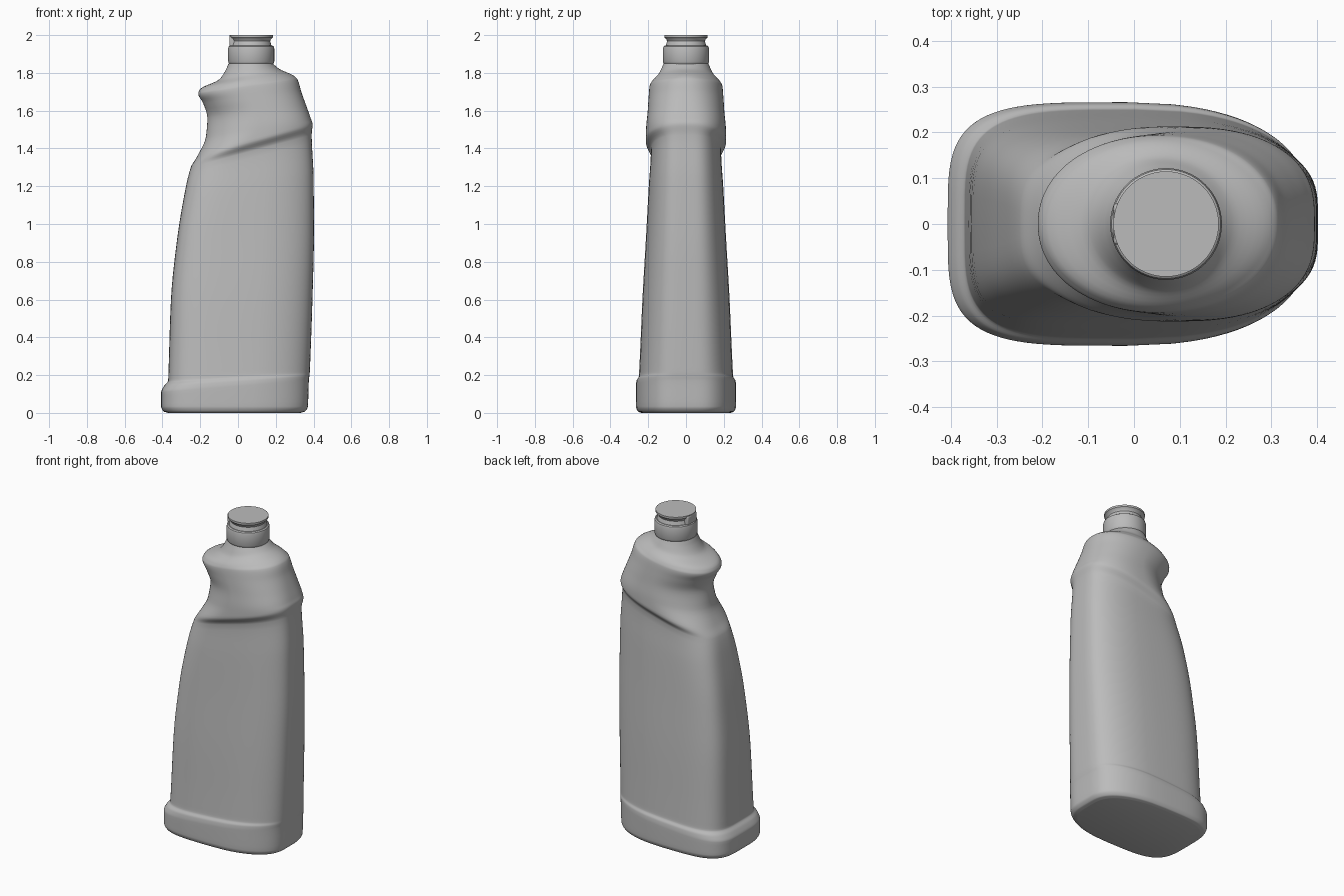
import bpy, bmesh, math

cube = bpy.data.objects.get("Cube")
if cube:
    bpy.data.objects.remove(cube, do_unlink=True)

SEGMENTS = 96
STEPS = 5


def make_material(name, colour):
    mat = bpy.data.materials.new(name)
    mat.use_nodes = True
    mat.diffuse_color = colour
    mat.node_tree.nodes["Principled BSDF"].inputs["Base Color"].default_value = colour
    return mat


grey = make_material("plain grey", (0.5, 0.5, 0.5, 1))


def finish(name, bm, angle):
    """Turn a bmesh into a smooth-shaded object."""
    bmesh.ops.recalc_face_normals(bm, faces=bm.faces)
    mesh = bpy.data.meshes.new(name)
    bm.to_mesh(mesh)
    bm.free()
    mesh.materials.append(grey)
    obj = bpy.data.objects.new(name, mesh)
    bpy.context.collection.objects.link(obj)
    bpy.ops.object.select_all(action='DESELECT')
    obj.select_set(True)
    bpy.context.view_layer.objects.active = obj
    bpy.ops.object.shade_smooth_by_angle(angle=math.radians(angle))
    return obj


def skin(name, loops, angle):
    """Bridge a stack of closed loops and cap both ends."""
    bm = bmesh.new()
    rings = [[bm.verts.new(p) for p in loop] for loop in loops]
    for low, high in zip(rings, rings[1:]):
        for i in range(len(low)):
            j = (i + 1) % len(low)
            bm.faces.new((low[i], low[j], high[j], high[i]))
    bm.faces.new(rings[0][::-1])
    bm.faces.new(rings[-1])
    return finish(name, bm, angle)


# Bottle sections: left x, left z, right x, right z, half depth,
# squareness of the left end, squareness of the right end
sections = [
    (-.37, 0, .33, 0, .235, 4, 4),
    (-.395, .008, .355, .008, .255, 4, 4),
    (-.407, .035, .37, .035, .265, 4, 4),
    (-.407, .11, .375, .17, .266, 4, 4),
    (-.39, .145, .378, .195, .262, 4, 4),
    (-.37, .17, .38, .215, .25, 4, 4),
    (-.368, .22, .382, .26, .247, 4, 4),
    (-.355, .6, .395, .63, .23, 4, 4),
    (-.325, .9, .402, .95, .212, 4, 4),
    (-.285, 1.15, .4, 1.25, .197, 3.6, 4),
    (-.25, 1.3, .39, 1.47, .186, 3, 3.5),
    (-.215, 1.36, .395, 1.525, .213, 2.5, 3),
    (-.17, 1.46, .385, 1.56, .211, 2, 2.8),
    (-.162, 1.56, .36, 1.63, .203, 1.8, 2.5),
    (-.185, 1.64, .335, 1.7, .198, 2, 2.3),
    (-.21, 1.69, .315, 1.765, .193, 2.1, 2.2),
    (-.2, 1.715, .295, 1.785, .183, 2, 2),
    (-.1, 1.765, .22, 1.82, .145, 2, 2),
    (-.065, 1.815, .195, 1.84, .128, 2, 2),
    (-.05, 1.85, .185, 1.85, .118, 2, 2),
]


def blend_sections(rows, steps):
    """Monotone cubic interpolation between section rows."""
    height = [row[1] + row[3] for row in rows]
    slopes = [[(b - a) / (height[i + 1] - height[i])
               for a, b in zip(rows[i], rows[i + 1])]
              for i in range(len(rows) - 1)]

    def tangent(i, k):
        before = slopes[max(i - 1, 0)][k]
        after = slopes[min(i, len(slopes) - 1)][k]
        if before * after <= 0:
            return 0
        return 2 * before * after / (before + after)

    result = []
    for i in range(len(rows) - 1):
        span = height[i + 1] - height[i]
        for s in range(steps):
            t = s / steps
            ease = t * t * (3 - 2 * t)
            result.append([
                a + (b - a) * ease
                + span * t * (1 - t) * ((1 - t) * tangent(i, k) - t * tangent(i + 1, k))
                for k, (a, b) in enumerate(zip(rows[i], rows[i + 1]))])
    result.append(list(rows[-1]))
    return result


def section_loop(row):
    """Tilted rounded outline with its own shape at each end."""
    left, left_z, right, right_z, depth, left_power, right_power = row
    middle, half = (left + right) / 2, (right - left) / 2
    taper = (right_power - 2) / 8
    loop = []
    for i in range(SEGMENTS):
        angle = math.tau * i / SEGMENTS
        c, s = math.cos(angle), math.sin(angle)
        power = right_power if c > 0 else left_power
        u = math.copysign(abs(c) ** (2 / power), c)
        v = math.copysign(abs(s) ** (2 / power), s)
        if u > 0:
            v *= 1 - taper * u * u
        z = left_z + (right_z - left_z) * (u + 1) / 2
        loop.append((middle + half * u, depth * v, z))
    return loop


skin("bottle_body", [section_loop(row) for row in blend_sections(sections, STEPS)], 50)

# Cap: collar, waist and flared lid turned around the neck axis
CAP_X = .07


def lathe(name, profile):
    loops = [[(CAP_X + r * math.cos(math.tau * i / SEGMENTS),
               r * math.sin(math.tau * i / SEGMENTS), z)
              for i in range(SEGMENTS)] for r, z in profile]
    return skin(name, loops, 35)


lathe("cap_collar", [(.11, 1.84), (.118, 1.85), (.122, 1.86), (.122, 1.93),
                     (.119, 1.94), (.112, 1.945)])
lathe("flip_lid", [(.108, 1.94), (.104, 1.955), (.1, 1.968), (.104, 1.978),
                   (.115, 1.988), (.115, 2.0)])

# Hinge tab on the handle side of the cap
bm = bmesh.new()
bmesh.ops.create_cube(bm, size=1)
bmesh.ops.scale(bm, vec=(.04, .09, .055), verts=bm.verts)
bmesh.ops.translate(bm, vec=(CAP_X - .095, 0, 1.968), verts=bm.verts)
hinge = finish("lid_hinge", bm, 35)
bevel = hinge.modifiers.new("Rounded edges", 'BEVEL')
bevel.width = .008
bevel.segments = 3
